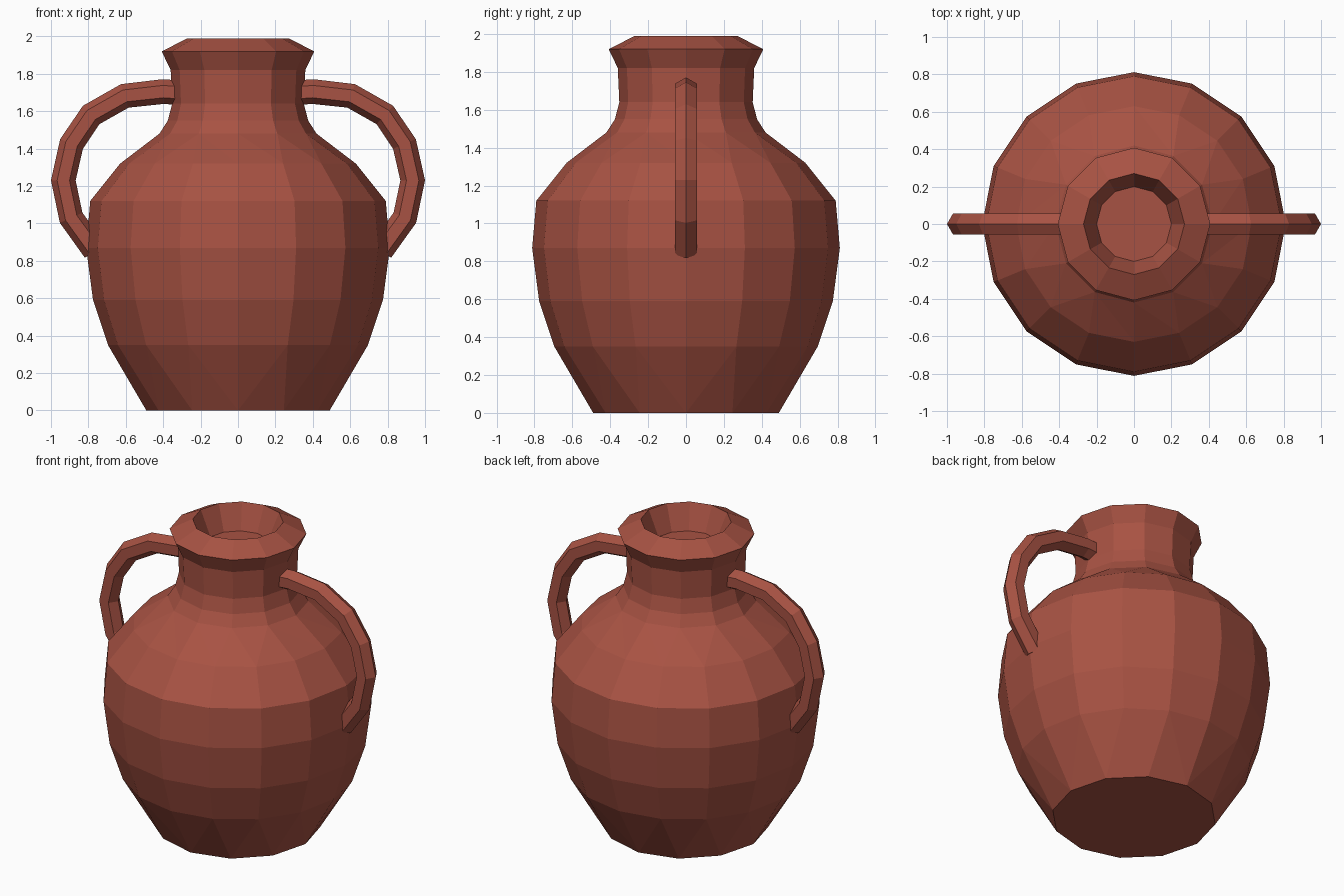
import bpy, bmesh, math
from mathutils import Vector

if "Cube" in bpy.data.objects:
    bpy.data.objects.remove(bpy.data.objects["Cube"])

clay = bpy.data.materials.new("terracotta")
clay.diffuse_color = (0.39, 0.085, 0.056, 1)
clay.use_nodes = True
clay.node_tree.nodes["Principled BSDF"].inputs["Base Color"].default_value = clay.diffuse_color


def finish(bm, name):
    bmesh.ops.recalc_face_normals(bm, faces=bm.faces)
    mesh = bpy.data.meshes.new(name)
    bm.to_mesh(mesh)
    bm.free()
    mesh.materials.append(clay)
    obj = bpy.data.objects.new(name, mesh)
    bpy.context.collection.objects.link(obj)
    return obj


def ring(bm, radius, z, sides):
    return [bm.verts.new((radius * math.cos(math.tau * i / sides),
                          radius * math.sin(math.tau * i / sides), z))
            for i in range(sides)]


def join_rings(bm, a, b):
    """Stitch two rings, which may have different numbers of sides."""
    na, nb = len(a), len(b)
    if na == nb:
        for i in range(na):
            j = (i + 1) % na
            bm.faces.new((a[i], a[j], b[j], b[i]))
        return
    i = j = 0
    while i < na or j < nb:
        if j >= nb or (i < na and (i + 1) / na <= (j + 1) / nb):
            bm.faces.new((a[i % na], a[(i + 1) % na], b[j % nb]))
            i += 1
        else:
            bm.faces.new((a[i % na], b[(j + 1) % nb], b[j % nb]))
            j += 1


# Jar: turned profile (radius, height, sides) from base to the floor of the mouth
profile = [(0.49, 0.0, 12), (0.695, 0.35, 16), (0.775, 0.59, 16),
           (0.812, 0.87, 16), (0.79, 1.12, 16), (0.63, 1.32, 16),
           (0.42, 1.48, 12), (0.375, 1.55, 12), (0.352, 1.64, 12),
           (0.36, 1.82, 12), (0.408, 1.92, 12), (0.27, 1.99, 12),
           (0.20, 1.83, 12)]
bm = bmesh.new()
rings = [ring(bm, *p) for p in profile]
for lower, upper in zip(rings, rings[1:]):
    join_rings(bm, lower, upper)
bm.faces.new(rings[0])
bm.faces.new(rings[-1])
finish(bm, "jar_body")

# Handles: hexagonal section swept along an arc from neck to belly
path = [(0.33, 1.70), (0.40, 1.705), (0.605, 1.682), (0.785, 1.58),
        (0.89, 1.425), (0.934, 1.23), (0.892, 1.03), (0.765, 0.855)]


def handle(name, side):
    bm = bmesh.new()
    pts = [Vector((x, 0, z)) for x, z in path]
    loops = []
    for i, p in enumerate(pts):
        t = (pts[min(i + 1, len(pts) - 1)] - pts[max(i - 1, 0)]).normalized()
        out = Vector((-t.z, 0, t.x))
        loop = []
        for k in range(6):
            a = math.tau * k / 6
            v = p + out * (0.066 * math.cos(a)) + Vector((0, 0.066 * math.sin(a), 0))
            v.x *= side
            loop.append(bm.verts.new(v))
        loops.append(loop)
    for a, b in zip(loops, loops[1:]):
        join_rings(bm, a, b)
    bm.faces.new(loops[0])
    bm.faces.new(loops[-1])
    finish(bm, name)


handle("right_handle", 1)
handle("left_handle", -1)
